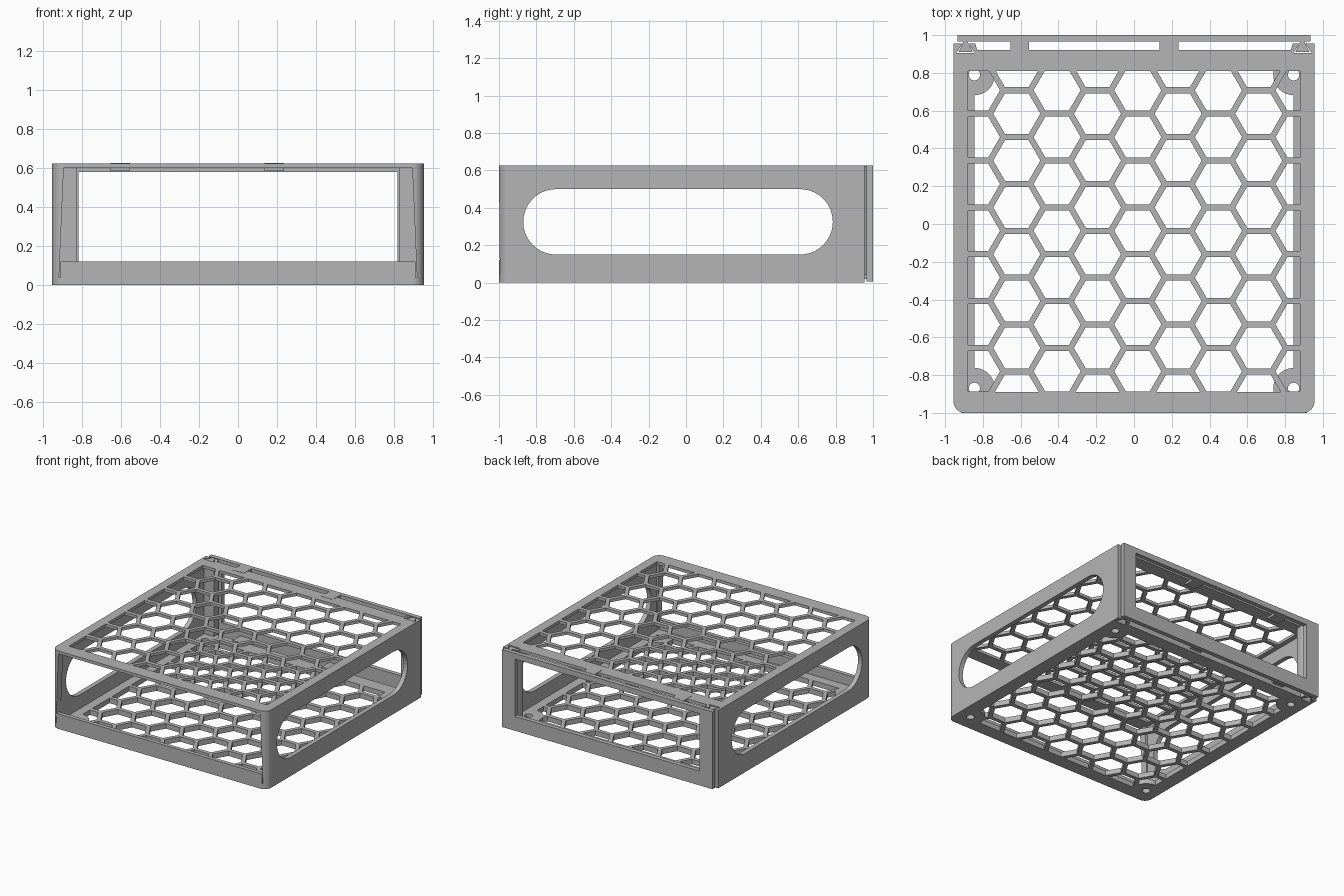
import bpy, bmesh
from math import sin, cos, pi, radians, sqrt

if "Cube" in bpy.data.objects:
    bpy.data.objects.remove(bpy.data.objects["Cube"])

grey = bpy.data.materials.new("plain_grey")
grey.use_nodes = True
colour = (0.46, 0.46, 0.46, 1)
grey.diffuse_color = colour
grey.node_tree.nodes["Principled BSDF"].inputs["Base Color"].default_value = colour

HEIGHT, FLOOR, ROOF = 0.625, 0.04, 0.602
HALF = 0.955
AXES = {"xy": lambda u, v, w: (u, v, w),
        "xz": lambda u, v, w: (u, w, v),
        "yz": lambda u, v, w: (w, u, v)}


def prism(name, outlines, lo, hi, plane="xy", side=1):
    """Extrude an outline, with any further outlines as holes."""
    curve = bpy.data.curves.new(name, "CURVE")
    curve.dimensions, curve.fill_mode = "2D", "BOTH"
    curve.extrude = (hi - lo) / 2
    for pts in outlines:
        spline = curve.splines.new("POLY")
        spline.points.add(len(pts) - 1)
        for p, (u, v) in zip(spline.points, pts):
            p.co = (u, v, 0, 1)
        spline.use_cyclic_u = True
    temp = bpy.data.objects.new(name + "_curve", curve)
    bpy.context.collection.objects.link(temp)
    graph = bpy.context.evaluated_depsgraph_get()
    mesh = bpy.data.meshes.new_from_object(temp.evaluated_get(graph))
    bpy.data.objects.remove(temp)
    bm = bmesh.new()
    bm.from_mesh(mesh)
    bmesh.ops.remove_doubles(bm, verts=bm.verts, dist=0.0001)
    for vert in bm.verts:
        u, v, w = vert.co
        x, y, z = AXES[plane](u, v, w + (lo + hi) / 2)
        vert.co = (x * side, y, z)
    bmesh.ops.recalc_face_normals(bm, faces=bm.faces)
    bm.to_mesh(mesh)
    bm.free()
    mesh.name = name
    mesh.materials.clear()
    mesh.materials.append(grey)
    for poly in mesh.polygons:
        poly.material_index = 0
        poly.use_smooth = False
    obj = bpy.data.objects.new(name, mesh)
    bpy.context.collection.objects.link(obj)
    return obj


def rect(x0, x1, y0, y1):
    return [(x0, y0), (x1, y0), (x1, y1), (x0, y1)]


def arc(cx, cy, r, a0, a1, n):
    return [(cx + r * cos(radians(a0 + (a1 - a0) * i / n)),
             cy + r * sin(radians(a0 + (a1 - a0) * i / n))) for i in range(n + 1)]


def circle(cx, cy, r, n=32):
    return arc(cx, cy, r, 0, 360, n)[:-1]


def clip(pts, axis, limit, sign):
    """Keep the part of a convex polygon on one side of a line."""
    out = []
    for a, b in zip(pts, pts[1:] + pts[:1]):
        da, db = sign * (limit - a[axis]), sign * (limit - b[axis])
        if da >= 0:
            out.append(a)
        if da * db < 0:
            t = da / (da - db)
            out.append((a[0] + t * (b[0] - a[0]), a[1] + t * (b[1] - a[1])))
    return out


def honeycomb(x_limit, y0, y1, pitch=0.248, bar=0.032):
    """Hexagonal holes trimmed to a rectangular window."""
    holes = []
    for k in range(-5, 6):
        cx = 0.02 + k * 0.2135
        top = 0.832 if k % 2 else 0.708
        for j in range(-1, 9):
            r = (pitch - bar) / sqrt(3)
            pts = circle(cx, top - j * pitch, r, 6)
            for axis, limit, sign in ((0, x_limit, 1), (0, -x_limit, -1),
                                      (1, y1, 1), (1, y0, -1)):
                pts = clip(pts, axis, limit, sign)
            if len(pts) > 2:
                w = max(p[0] for p in pts) - min(p[0] for p in pts)
                h = max(p[1] for p in pts) - min(p[1] for p in pts)
                if min(w, h) > 0.01:
                    holes.append(pts)
    return holes


# Plan outline: round front corners, dovetail grooves at the back
groove = [(HALF, 0.955), (0.907, 0.955), (0.942, 0.904), (0.842, 0.904),
          (0.877, 0.955), (0.84, 0.955), (0.83, 0.92)]
half = arc(0.895, -0.94, 0.06, -90, 0, 10) + groove
plan = half + [(-x, y) for x, y in reversed(half)]

# Honeycomb top and floor
prism("top_panel", [plan] + honeycomb(0.88, -0.89, 0.81), ROOF, HEIGHT)
floor = prism("floor_panel", [plan] + honeycomb(0.845, -0.89, 0.81), 0, FLOOR)

# Round screw pads in the floor corners, with holes bored through
spots = [(sx * 0.845, y) for sx in (1, -1) for y in (0.79, -0.87)]
for i, (x, y) in enumerate(spots):
    pad = prism(f"pad_shape_{i}", [circle(x, y, 0.108)], 0, FLOOR)
    bore = prism(f"bore_shape_{i}", [circle(x, y, 0.03, 24)], -0.05, 0.1)
    for cutter, operation in ((pad, "UNION"), (bore, "DIFFERENCE")):
        mod = floor.modifiers.new(cutter.name, "BOOLEAN")
        mod.object, mod.operation, mod.solver = cutter, operation, "EXACT"
graph = bpy.context.evaluated_depsgraph_get()
bored = bpy.data.meshes.new_from_object(floor.evaluated_get(graph))
floor.modifiers.clear()
floor.data = bored
for obj in list(bpy.data.objects):
    if obj.name.startswith(("pad_shape", "bore_shape")):
        bpy.data.objects.remove(obj)

for label, side in (("left", 1), ("right", -1)):
    # Side wall with a long rounded slot
    slot = arc(0.61, 0.325, 0.175, -90, 90, 20) + arc(-0.695, 0.325, 0.175, 90, 270, 20)
    prism(label + "_wall", [rect(-0.94, 0.88, FLOOR, ROOF), slot],
          0.918, HALF, "yz", side)

    # Rounded front post whose inner edge leans inwards towards the top
    post = prism(label + "_front_post",
                 [arc(0.895, -0.94, 0.06, 0, -66, 8) + [(0.895, -1), (0.895, -0.94)]],
                 FLOOR, ROOF, side=side)
    for v in post.data.vertices:
        if abs(v.co.x) < 0.9 and v.co.z < 0.1:
            v.co.x = side * 0.919
            v.co.y = max(v.co.y, -0.995)

    # Back post with groove, and the rail that slides in it
    prism(label + "_back_post", [groove + [(0.83, 0.88), (HALF, 0.88)]],
          FLOOR, ROOF, side=side)
    prism(label + "_slide_rail",
          [[(0.883, 0.968), (0.901, 0.968), (0.93, 0.91), (0.854, 0.91)]],
          0.04, 0.62, side=side)

# Low lip across the front opening
prism("front_lip", [rect(-0.912, 0.912, -1, -0.968)], FLOOR, 0.12)

# Sliding back frame with its tabs
prism("back_frame", [rect(-0.935, 0.935, 0.005, HEIGHT), rect(-0.82, 0.82, 0.12, 0.58)],
      0.965, 1.0, "xz")
for i, x in enumerate((-0.605, 0.185)):
    prism(f"top_tab_{i}", [rect(x - 0.05, x + 0.05, 0.867, 0.967)], 0.585, HEIGHT + 0.002)
    prism(f"floor_tab_{i}", [rect(x - 0.05, x + 0.05, 0.867, 0.967)], 0.02, 0.06)
